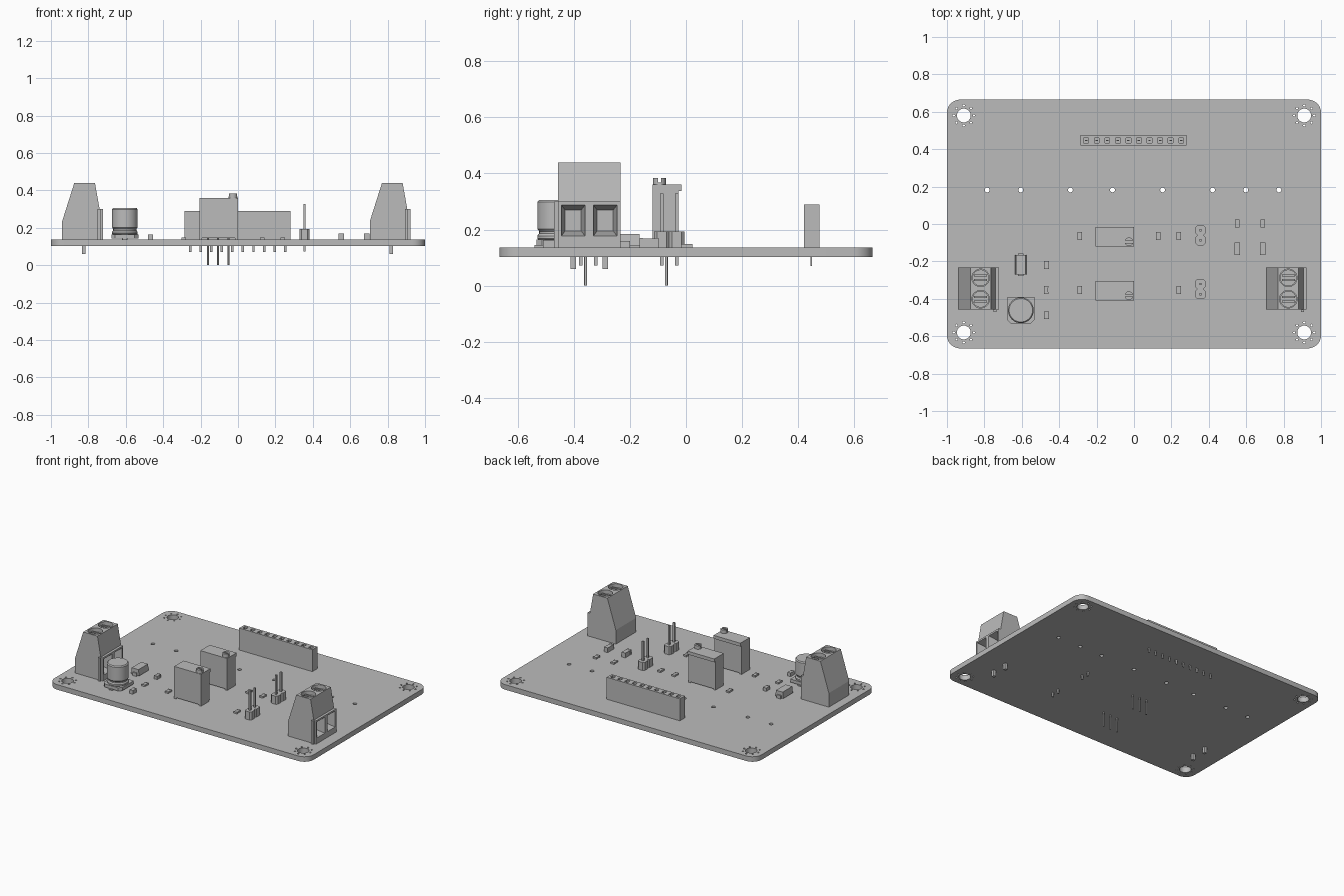
import bpy, bmesh
from math import cos, sin, pi, radians
from mathutils import Matrix, Vector

cube = bpy.data.objects.get("Cube")
if cube:
    bpy.data.objects.remove(cube, do_unlink=True)

grey = bpy.data.materials.new("plain grey")
grey.use_nodes = True
grey.diffuse_color = (0.5, 0.5, 0.5, 1)
grey.node_tree.nodes["Principled BSDF"].inputs["Base Color"].default_value = (0.5, 0.5, 0.5, 1)

BOTTOM, TOP = 0.102, 0.137


def add_box(bm, x0, x1, y0, y1, z0, z1):
    m = Matrix.Translation(((x0 + x1) / 2, (y0 + y1) / 2, (z0 + z1) / 2))
    m = m @ Matrix.Diagonal((x1 - x0, y1 - y0, z1 - z0, 1))
    return bmesh.ops.create_cube(bm, size=1, matrix=m)["verts"]


def block(bm, x, y, w, d, z0, z1):
    return add_box(bm, x - w / 2, x + w / 2, y - d / 2, y + d / 2, z0, z1)


def add_cyl(bm, x, y, r, z0, z1, sides=24):
    m = Matrix.Translation((x, y, (z0 + z1) / 2))
    bmesh.ops.create_cone(bm, cap_ends=True, segments=sides, radius1=r, radius2=r,
                          depth=z1 - z0, matrix=m)


def add_prism(bm, points, direction):
    face = bm.faces.new([bm.verts.new(p) for p in points])
    new = bmesh.ops.extrude_face_region(bm, geom=[face])["geom"]
    bmesh.ops.translate(bm, vec=direction, verts=[v for v in new if isinstance(v, bmesh.types.BMVert)])


def finish(name, bm, smooth=False):
    bmesh.ops.recalc_face_normals(bm, faces=bm.faces)
    mesh = bpy.data.meshes.new(name)
    bm.to_mesh(mesh)
    bm.free()
    mesh.materials.append(grey)
    ob = bpy.data.objects.new(name, mesh)
    bpy.context.collection.objects.link(ob)
    if smooth:
        shade(ob)
    return ob


def select(ob):
    bpy.ops.object.select_all(action='DESELECT')
    bpy.context.view_layer.objects.active = ob
    ob.select_set(True)


def shade(ob):
    select(ob)
    bpy.ops.object.shade_smooth_by_angle(angle=radians(30))


def cut(ob, bm):
    cutter = finish("cutter", bm)
    cutter.hide_render = True
    mod = ob.modifiers.new("cut", 'BOOLEAN')
    mod.object, mod.solver = cutter, 'EXACT'
    select(ob)
    bpy.ops.object.modifier_apply(modifier=mod.name)
    bpy.data.objects.remove(cutter, do_unlink=True)


# Circuit board with rounded corners, mounting holes and small vias
bm = bmesh.new()
outline = []
for i, (sx, sy) in enumerate([(1, 1), (-1, 1), (-1, -1), (1, -1)]):
    for k in range(9):
        a = (i + k / 8) * pi / 2
        outline.append((sx * 0.93 + 0.07 * cos(a), sy * 0.595 + 0.07 * sin(a), BOTTOM))
add_prism(bm, outline, (0, 0, TOP - BOTTOM))
board = finish("circuit_board", bm)

bm = bmesh.new()
for sx in (-1, 1):
    for sy in (-1, 1):
        add_cyl(bm, sx * 0.91, sy * 0.58, 0.037, 0, 0.3, 32)
        for k in range(8):
            a = k * pi / 4
            add_cyl(bm, sx * 0.91 + 0.054 * cos(a), sy * 0.58 + 0.054 * sin(a), 0.006, 0, 0.3, 10)
for x in (-0.785, -0.605, -0.34, -0.115, 0.153, 0.42, 0.598, 0.775):
    add_cyl(bm, x, 0.182, 0.013, 0, 0.3, 16)
cut(board, bm)
shade(board)

# Ten-way socket strip with its solder pins
bm = bmesh.new()
add_box(bm, -0.285, 0.28, 0.42, 0.475, TOP, 0.29)
socket = finish("socket_strip", bm)
holes, pins = bmesh.new(), bmesh.new()
for i in range(10):
    x = -0.256 + i * 0.0565
    block(holes, x, 0.447, 0.026, 0.026, 0.25, 0.32)
    block(pins, x, 0.447, 0.013, 0.005, 0.07, 0.27)
cut(socket, holes)
finish("socket_pins", pins)


# Two-way screw terminals, wire openings towards +x
def terminal(name, dx):
    y0, y1 = -0.457, -0.233
    profile = [(0.705, TOP), (0.705, 0.235), (0.77, 0.44), (0.88, 0.44),
               (0.905, 0.30), (0.922, 0.30), (0.922, TOP)]
    bm = bmesh.new()
    add_prism(bm, [(x + dx, y0, z) for x, z in profile], (0, y1 - y0, 0))
    body = finish(name, bm)
    holes, screws, legs = bmesh.new(), bmesh.new(), bmesh.new()
    for y in (-0.402, -0.288):
        # tapered wire funnel and screw well
        for v in add_box(holes, 0.85 + dx, 0.93 + dx, y - 0.044, y + 0.044, 0.175, 0.29):
            if v.co.x < 0.9 + dx:
                mid = Vector((v.co.x, y, 0.232))
                v.co = mid + (v.co - mid) * 0.65
        add_cyl(holes, 0.825 + dx, y, 0.047, 0.405, 0.5, 32)
        add_cyl(screws, 0.825 + dx, y, 0.044, 0.40, 0.415, 32)
        for s in (-1, 1):
            add_box(screws, 0.79 + dx, 0.86 + dx, y + s * 0.012 - 0.006,
                    y + s * 0.012 + 0.006, 0.41, 0.425)
        block(legs, 0.82 + dx, y, 0.02, 0.02, 0.06, TOP)
    cut(body, holes)
    finish(name + "_screws", screws, True)
    finish(name + "_legs", legs)
    bm = bmesh.new()
    add_box(bm, 0.893 + dx, 0.909 + dx, -0.47, y0 + 0.002, TOP, 0.30)
    finish(name + "_side_rib", bm)


terminal("left_terminal", 0)
terminal("right_terminal", -1.645)


# Upright trimmers with slotted adjusting screw and three long pins
def trimmer(name, dy):
    bm = bmesh.new()
    add_box(bm, -0.207, 0, -0.12 + dy, -0.027 + dy, 0.145, 0.36)
    add_box(bm, -0.207, 0, -0.028 + dy, -0.016 + dy, 0.337, 0.36)
    for x in (-0.207, -0.015):
        add_box(bm, x, x + 0.015, -0.12 + dy, -0.03 + dy, TOP, 0.15)
    finish(name, bm)
    bm = bmesh.new()
    add_cyl(bm, -0.027, -0.095 + dy, 0.023, 0.355, 0.384)
    screw = finish(name + "_screw", bm)
    slot = bmesh.new()
    block(slot, -0.027, -0.095 + dy, 0.08, 0.011, 0.368, 0.4)
    cut(screw, slot)
    shade(screw)
    bm = bmesh.new()
    for x in (-0.16, -0.106, -0.05):
        add_cyl(bm, x, -0.07 + dy, 0.005, 0, 0.15, 12)
    finish(name + "_pins", bm, True)


# Two-pin jumper headers
def jumper(name, y):
    bm = bmesh.new()
    for s in (-1, 1):
        c = y + s * 0.027
        verts = block(bm, 0.355, c, 0.052, 0.054, TOP, 0.193)
        edges = {e for v in verts for e in v.link_edges
                 if abs(e.verts[0].co.z - e.verts[1].co.z) > 0.01}
        bmesh.ops.bevel(bm, geom=list(edges), offset=0.01, segments=1, affect='EDGES')
        block(bm, 0.355, c, 0.012, 0.012, 0.073, 0.328)
    finish(name, bm)


for label, dy in (("rear", 0), ("front", -0.288)):
    trimmer(label + "_trimmer", dy)
    jumper(label + "_jumper", -0.06 + dy)

# Can capacitor: chamfered base, grooved round can
bm = bmesh.new()
cx, cy, h, c = -0.605, -0.461, 0.072, 0.02
base = [(-h, h), (-h, -h + c), (-h + c, -h), (h - c, -h), (h, -h + c), (h, h)]
add_prism(bm, [(cx + x, cy + y, TOP + 0.006) for x, y in base], (0, 0, 0.022))
block(bm, cx, cy, 0.025, 0.156, TOP, TOP + 0.008)
finish("capacitor_base", bm)
bm = bmesh.new()
can = [(0.062, 0.16), (0.069, 0.168), (0.069, 0.178), (0.062, 0.186), (0.062, 0.194),
       (0.069, 0.202), (0.069, 0.298), (0.063, 0.305)]
rings = [[bm.verts.new((cx + r * cos(k * pi / 16), cy + r * sin(k * pi / 16), z)) for k in range(32)]
         for r, z in can]
for a, b in zip(rings, rings[1:]):
    for k in range(32):
        j = (k + 1) % 32
        bm.faces.new((a[k], a[j], b[j], b[k]))
bm.faces.new(rings[0])
bm.faces.new(rings[-1])
finish("capacitor_can", bm, True)

# Moulded diode with sloped sides and end leads
bm = bmesh.new()
for v in block(bm, cx, -0.218, 0.062, 0.105, TOP + 0.005, 0.185):
    if v.co.z > 0.16:
        v.co.x += 0.005 if v.co.x < cx else -0.005
block(bm, cx, -0.218, 0.03, 0.122, TOP, 0.16)
finish("diode", bm)

# Small surface-mount chips with raised end caps
chips = [(-0.29, -0.065), (-0.29, -0.352), (0.13, -0.065), (0.24, -0.065), (0.24, -0.352),
         (-0.47, -0.352), (0.552, 0.003), (0.688, 0.003)]
parts = [(x, y, 0.025, 0.042, 0.149) for x, y in chips]
parts += [(x, -0.132, 0.03, 0.068, 0.17) for x in (0.552, 0.688)]
parts += [(-0.468, -0.22, 0.026, 0.042, 0.16), (-0.468, -0.488, 0.026, 0.042, 0.163)]
bm = bmesh.new()
for x, y, w, d, top in parts:
    block(bm, x, y, w - 0.002, d * 0.6, TOP, top - 0.001)
    for s in (-1, 1):
        block(bm, x, y + s * d * 0.4, w, d * 0.2, TOP, top)
finish("surface_chips", bm)
